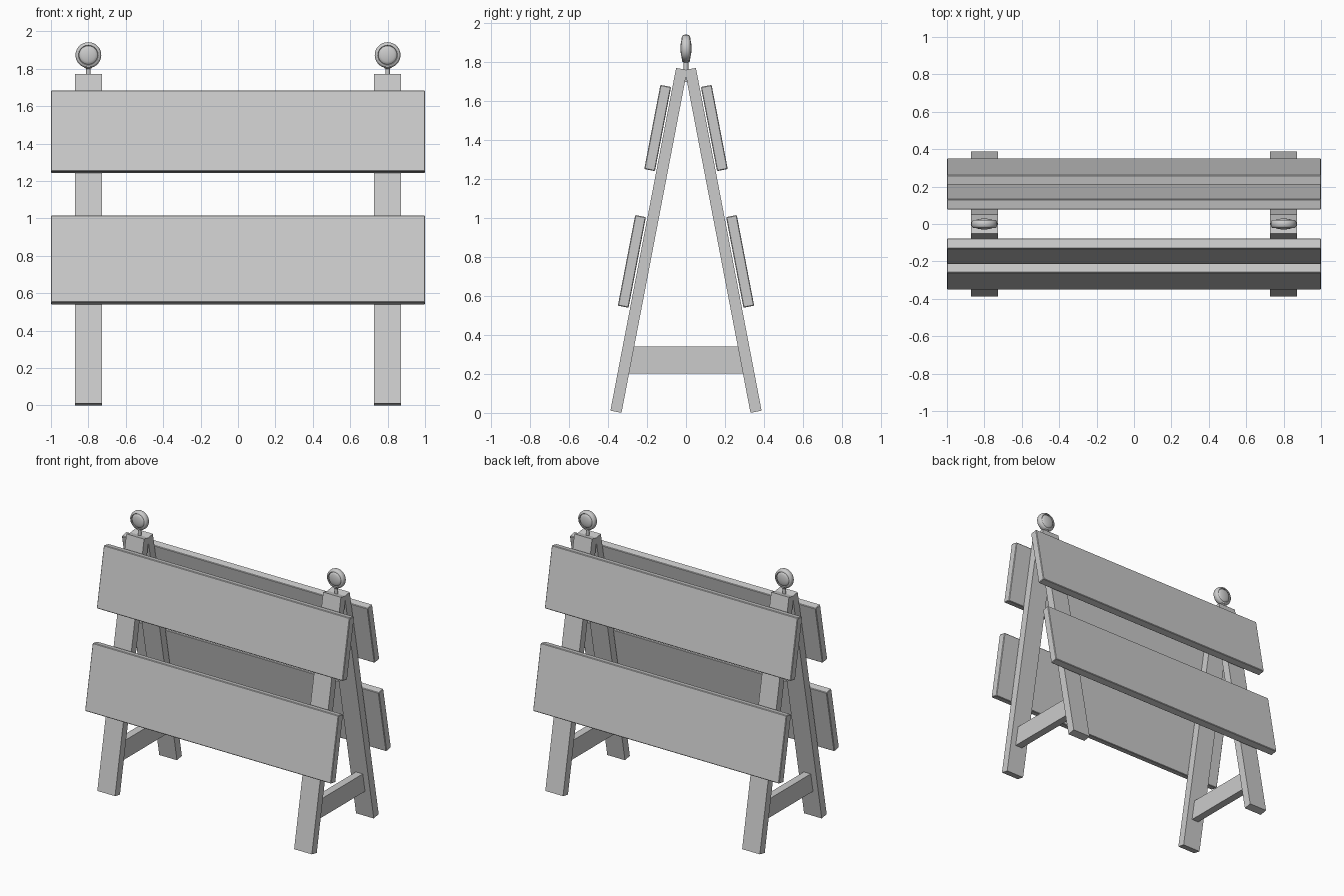
import bpy, bmesh, math
from mathutils import Vector, Matrix

cube = bpy.data.objects.get("Cube")
if cube:
    bpy.data.objects.remove(cube, do_unlink=True)

grey = bpy.data.materials.new("plain grey")
grey.use_nodes = True
grey.diffuse_color = (0.6, 0.6, 0.6, 1)
grey.node_tree.nodes["Principled BSDF"].inputs["Base Color"].default_value = (0.6, 0.6, 0.6, 1)

TILT = math.radians(10.85)
LUMBER = 0.058


def finish(name, bm, location=(0, 0, 0), tilt=0.0):
    bmesh.ops.recalc_face_normals(bm, faces=bm.faces)
    mesh = bpy.data.meshes.new(name)
    bm.to_mesh(mesh)
    bm.free()
    mesh.materials.append(grey)
    obj = bpy.data.objects.new(name, mesh)
    obj.location = location
    obj.rotation_euler.x = tilt
    bpy.context.collection.objects.link(obj)
    return obj


def box(name, size, location, tilt=0.0, bevel=0.0):
    bm = bmesh.new()
    bmesh.ops.create_cube(bm, size=1)
    bmesh.ops.scale(bm, vec=size, verts=bm.verts)
    obj = finish(name, bm, location, tilt)
    if bevel:
        mod = obj.modifiers.new("edge", "BEVEL")
        mod.width = bevel
        mod.segments = 1
    return obj


def lathe(name, profile, axis, location, steps=32):
    """Spin (radius, height) points around the y or z axis."""
    bm = bmesh.new()
    verts = [bm.verts.new((r, 0, h)) for r, h in profile]
    edges = [bm.edges.new(pair) for pair in zip(verts, verts[1:])]
    bmesh.ops.spin(bm, geom=verts + edges, cent=(0, 0, 0), axis=(0, 0, 1),
                   angle=math.tau, steps=steps)
    bmesh.ops.remove_doubles(bm, verts=bm.verts, dist=0.0001)
    if axis == "y":
        bmesh.ops.rotate(bm, verts=bm.verts, matrix=Matrix.Rotation(math.pi / 2, 3, "X"))
    obj = finish(name, bm, location)
    bpy.ops.object.select_all(action="DESELECT")
    obj.select_set(True)
    bpy.context.view_layer.objects.active = obj
    bpy.ops.object.shade_smooth_by_angle(angle=math.radians(40))
    return obj


# Tilted legs and the two boards on each face
for side, face in ((-1, "front"), (1, "back")):
    for x, hand in ((-0.8, "right"), (0.8, "left")):
        box(f"{face}_{hand}_leg", (0.144, LUMBER, 1.792),
            (x, side * 0.191, 0.886), side * TILT)
    box(f"{face}_upper_board", (2, 0.056, 0.44),
        (0, side * 0.1455, 1.463), side * TILT, 0.004)
    box(f"{face}_lower_board", (2, 0.056, 0.474),
        (0, side * 0.278, 0.778), side * TILT, 0.004)

# Half profiles of the lamp: outer rim and domed lens
rim = [(0.05, 0.018), (0.053, 0.022), (0.06, 0.021), (0.066, 0.015), (0.069, 0.006)]
lens = [(0, 0.029), (0.018, 0.028), (0.035, 0.025), (0.046, 0.021), (0.051, 0.015)]


def both_ways(half):
    return half + [(r, -h) for r, h in reversed(half)]


# Cross braces and warning lamps at each end
for x, hand in ((-0.8, "right"), (0.8, "left")):
    brace = bmesh.new()
    bottom, top = 0.203, 0.341
    outline = [(-0.298, bottom), (0.298, bottom), (0.271, top), (-0.271, top)]
    face = brace.faces.new([brace.verts.new((-0.028, y, z)) for y, z in outline])
    out = bmesh.ops.extrude_face_region(brace, geom=[face])
    bmesh.ops.translate(brace, vec=(0.056, 0, 0),
                        verts=[v for v in out["geom"] if isinstance(v, bmesh.types.BMVert)])
    finish(f"{hand}_brace", brace, (x, 0, 0))

    center = Vector((x, 0, 1.873))
    lathe(f"{hand}_lamp_rim", both_ways(rim), "y", center)
    lathe(f"{hand}_lamp_lens", both_ways(lens), "y", center)
    lathe(f"{hand}_lamp_stem",
          [(0, 1.70), (0.012, 1.70), (0.012, 1.80), (0.021, 1.806), (0.021, 1.815), (0, 1.815)],
          "z", (x, 0, 0), 16)
